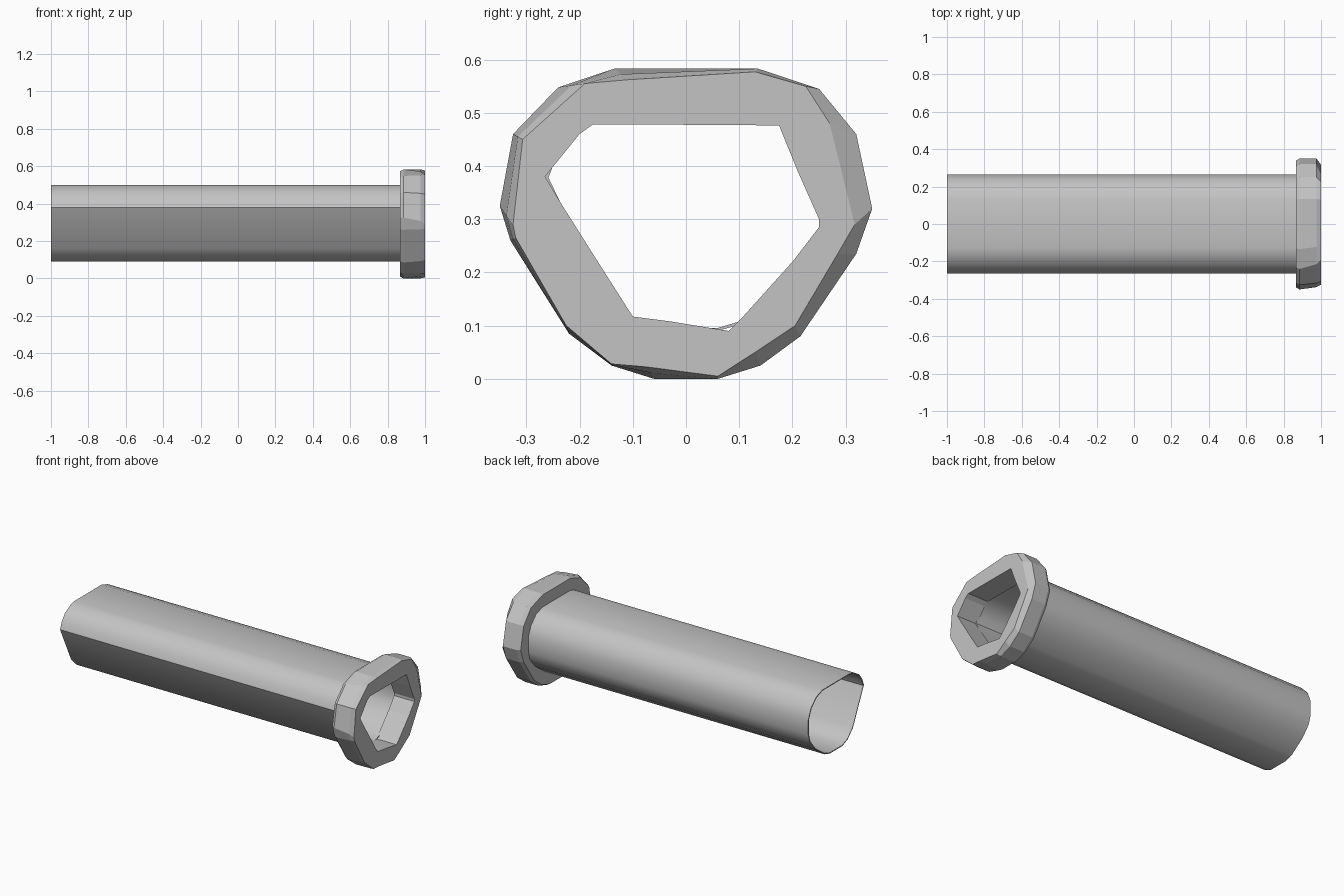
import bpy, bmesh, math

if "Cube" in bpy.data.objects:
    bpy.data.objects.remove(bpy.data.objects["Cube"], do_unlink=True)

# One plain grey for everything
grey = bpy.data.materials.new("plain grey")
grey.use_nodes = True
grey.diffuse_color = (0.55, 0.55, 0.55, 1)
grey.node_tree.nodes["Principled BSDF"].inputs["Base Color"].default_value = grey.diffuse_color


def loft(name, rings, closed=False, smooth_angle=None):
    """Bridge a list of equal-length rings of points with quads."""
    bm = bmesh.new()
    loops = [[bm.verts.new(p) for p in ring] for ring in rings]
    pairs = list(zip(loops, loops[1:]))
    if closed:
        pairs.append((loops[-1], loops[0]))
    for a, b in pairs:
        for i in range(len(a)):
            j = (i + 1) % len(a)
            bm.faces.new((a[i], a[j], b[j], b[i]))
    bmesh.ops.recalc_face_normals(bm, faces=bm.faces)
    mesh = bpy.data.meshes.new(name)
    bm.to_mesh(mesh)
    bm.free()
    mesh.materials.append(grey)
    obj = bpy.data.objects.new(name, mesh)
    bpy.context.collection.objects.link(obj)
    if smooth_angle:
        bpy.ops.object.select_all(action="DESELECT")
        obj.select_set(True)
        bpy.context.view_layer.objects.active = obj
        bpy.ops.object.shade_smooth_by_angle(angle=math.radians(smooth_angle))
    return obj


def ring(x, profile):
    return [(x, y, z) for y, z in profile]


def scaled(profile, s, cz=0.3):
    return [(y * s, cz + (z - cz) * s) for y, z in profile]


# Long thin-walled tube, open at both ends
tube_outline = [
    (-.06, .09), (.06, .09), (.11, .105), (.2, .17), (.25, .23), (.265, .28),
    (.265, .37), (.24, .43), (.19, .48), (.13, .5), (-.13, .5), (-.17, .49),
    (-.22, .46), (-.25, .42), (-.265, .38), (-.16, .16), (-.11, .11)]
bore = scaled(tube_outline, 0.975)
loft("tube", [ring(-1, tube_outline), ring(.875, tube_outline),
              ring(.875, bore), ring(-1, bore)], closed=True, smooth_angle=35)

# Faceted collar: widest outline, front face outline and angular opening
rim = [
    (-.06, 0), (.06, 0), (.14, .025), (.215, .08), (.32, .235), (.35, .32),
    (.32, .46), (.25, .545), (.135, .583), (-.135, .583), (-.24, .548),
    (-.325, .46), (-.35, .325), (-.33, .26), (-.22, .085), (-.14, .025)]
face = [
    (-.07, .022), (.06, .005), (.13, .05), (.205, .1), (.285, .235), (.317, .29),
    (.27, .48), (.225, .55), (.13, .577), (-.11, .562), (-.19, .555),
    (-.307, .45), (-.325, .29), (-.32, .265), (-.225, .1), (-.14, .028)]
opening = [
    (-.03, .108), (.08, .09), (.11, .12), (.2, .22), (.25, .285), (.25, .3),
    (.21, .39), (.175, .476), (.1, .477), (-.1, .478), (-.175, .478),
    (-.2, .46), (-.265, .38), (-.235, .33), (-.17, .227), (-.1, .117)]

# The near side tapers forward, the far side stays wide
shoulder = [r if r[0] > 0 else ((r[0] + f[0]) / 2, (r[1] + f[1]) / 2)
            for r, f in zip(rim, face)]
loft("collar", [ring(.865, opening), ring(.865, scaled(rim, .965)),
                ring(.885, rim), ring(.975, shoulder),
                ring(1, face), ring(1, opening)], closed=True)
